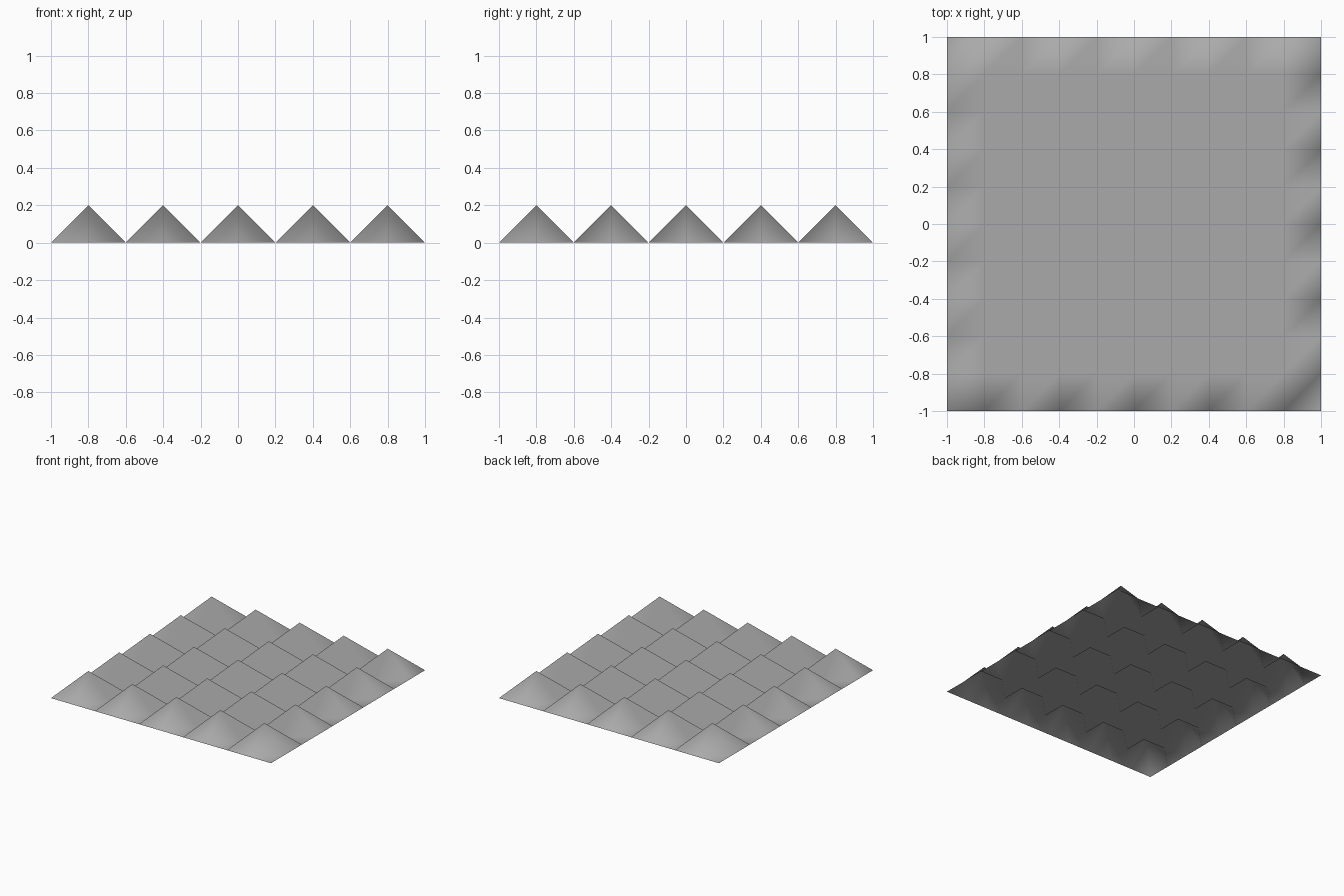
import bpy
import bmesh

TILES = 5        # peaks along each side
HALF_SIDE = 1.0
HEIGHT = 0.2
CELL = HALF_SIDE / TILES   # half the width of one peak

default = bpy.data.objects.get("Cube")
if default:
    bpy.data.objects.remove(default, do_unlink=True)

# Single plain grey
grey = bpy.data.materials.new("plain_grey")
grey.use_nodes = True
colour = (0.4, 0.4, 0.4, 1.0)
grey.diffuse_color = colour
for node in grey.node_tree.nodes:
    if node.type == 'BSDF_PRINCIPLED':
        node.inputs["Base Color"].default_value = colour

# Flat open sheet, four cells per peak
bm = bmesh.new()
bmesh.ops.create_grid(bm, x_segments=2 * TILES, y_segments=2 * TILES, size=HALF_SIDE)

# Raise every second grid point in both directions
for vert in bm.verts:
    column = round((vert.co.x + HALF_SIDE) / CELL)
    row = round((vert.co.y + HALF_SIDE) / CELL)
    if column % 2 and row % 2:
        vert.co.z = HEIGHT

# Cut all cells along the same diagonal, from front right to back left corner
for face in bm.faces[:]:
    corners = sorted(face.verts, key=lambda v: v.co.x + v.co.y)
    bmesh.utils.face_split(face, corners[0], corners[-1])

# Shared normals shade the whole sheet smoothly
for face in bm.faces:
    face.smooth = True

mesh = bpy.data.meshes.new("pyramid_sheet")
bm.to_mesh(mesh)
bm.free()
mesh.materials.append(grey)
sheet = bpy.data.objects.new("pyramid_sheet", mesh)
bpy.context.collection.objects.link(sheet)
